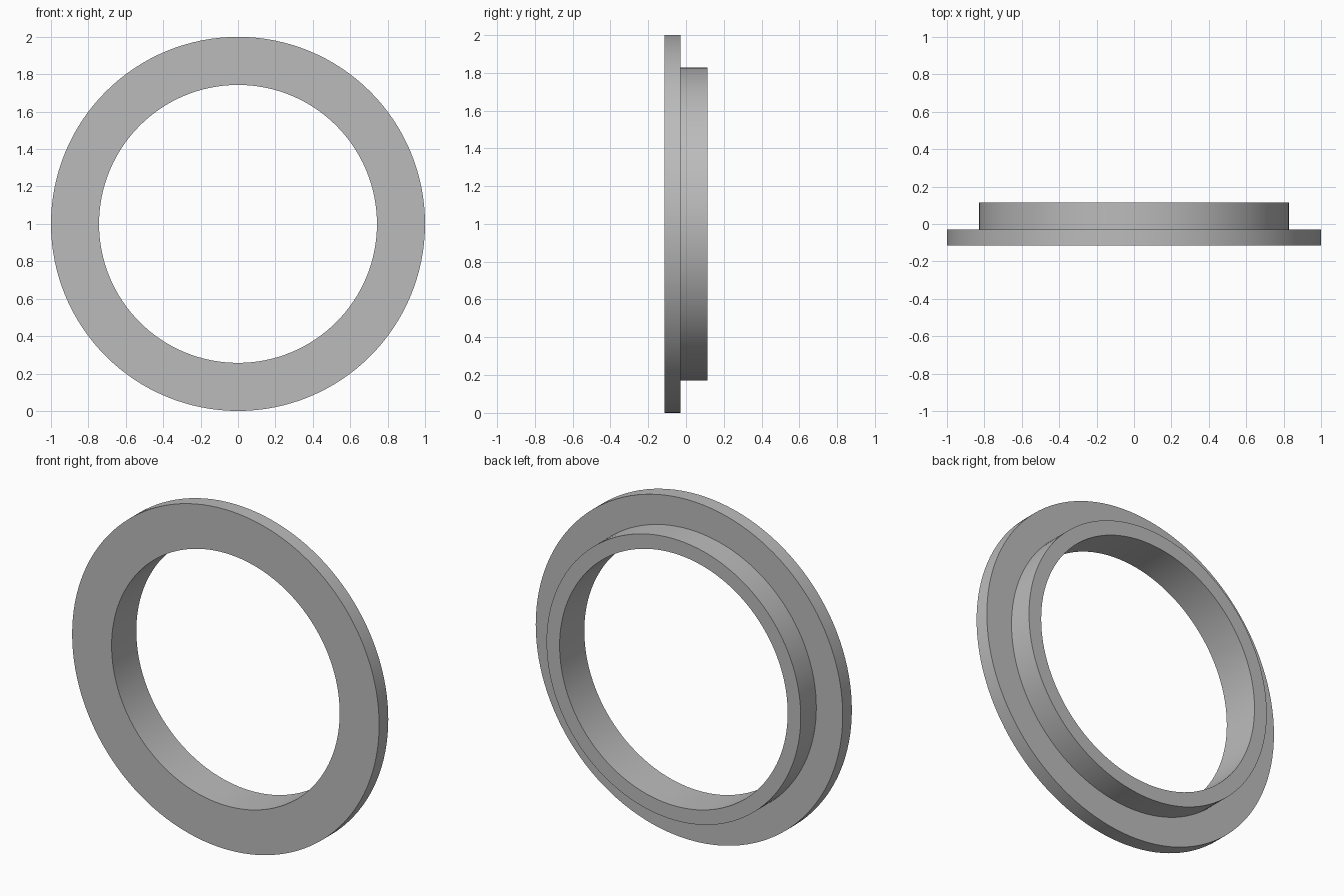
import bpy
import bmesh
import math
from mathutils import Matrix, Vector

cube = bpy.data.objects.get("Cube")
if cube:
    bpy.data.objects.remove(cube, do_unlink=True)

# Plain grey
grey = bpy.data.materials.new("plain grey")
colour = (0.5, 0.5, 0.5, 1.0)
grey.use_nodes = True
grey.diffuse_color = colour
grey.node_tree.nodes["Principled BSDF"].inputs["Base Color"].default_value = colour

SEGMENTS = 128
BORE, COLLAR, RIM = 0.743, 0.828, 1.0
FRONT, STEP, BACK = -0.115, -0.03, 0.115

# Stepped ring section as (radius, depth), spun around the bore axis
profile = [(BORE, FRONT), (RIM, FRONT), (RIM, STEP),
           (COLLAR, STEP), (COLLAR, BACK), (BORE, BACK)]

bm = bmesh.new()
verts = [bm.verts.new((r, y, 0)) for r, y in profile]
edges = [bm.edges.new((v, verts[(i + 1) % len(verts)])) for i, v in enumerate(verts)]
bmesh.ops.spin(bm, geom=verts + edges, cent=(0, 0, 0), axis=(0, 1, 0),
               angle=math.tau, steps=SEGMENTS, use_merge=True)
bmesh.ops.remove_doubles(bm, verts=bm.verts, dist=0.0001)
bmesh.ops.recalc_face_normals(bm, faces=bm.faces)
bmesh.ops.transform(bm, matrix=Matrix.Translation(Vector((0, 0, 1))), verts=bm.verts)

mesh = bpy.data.meshes.new("flanged_ring")
bm.to_mesh(mesh)
bm.free()
mesh.materials.append(grey)
ring = bpy.data.objects.new("flanged_ring", mesh)
bpy.context.collection.objects.link(ring)

# Smooth walls, sharp rims
bpy.ops.object.select_all(action='DESELECT')
ring.select_set(True)
bpy.context.view_layer.objects.active = ring
bpy.ops.object.shade_smooth_by_angle(angle=math.radians(30))
